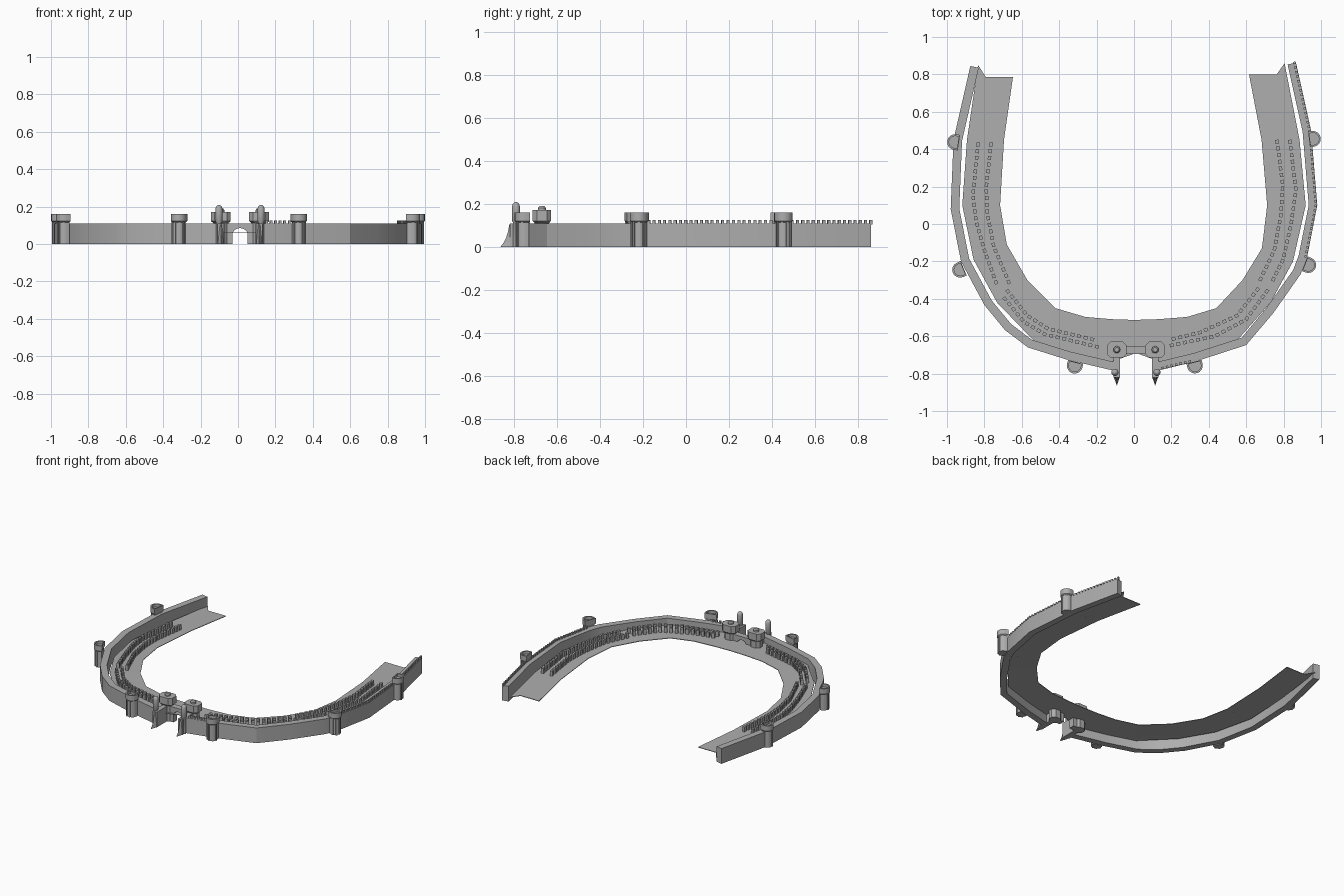
import bpy, bmesh, math
from mathutils import Vector, Matrix

if "Cube" in bpy.data.objects:
    bpy.data.objects.remove(bpy.data.objects["Cube"])

stone = bpy.data.materials.new("grey_stone")
stone.diffuse_color = (0.42, 0.42, 0.42, 1)
stone.use_nodes = True
stone.node_tree.nodes["Principled BSDF"].inputs["Base Color"].default_value = stone.diffuse_color


def finish(name, bm, smooth=None):
    bmesh.ops.recalc_face_normals(bm, faces=bm.faces)
    me = bpy.data.meshes.new(name)
    bm.to_mesh(me)
    bm.free()
    me.materials.append(stone)
    ob = bpy.data.objects.new(name, me)
    bpy.context.collection.objects.link(ob)
    if smooth:
        bpy.ops.object.select_all(action='DESELECT')
        ob.select_set(True)
        bpy.context.view_layer.objects.active = ob
        bpy.ops.object.shade_smooth_by_angle(angle=math.radians(smooth))
    return ob


def loft(bm, rings):
    """Skin a list of closed rings and cap both ends."""
    vs = [[bm.verts.new(p) for p in r] for r in rings]
    for a, b in zip(vs, vs[1:]):
        n = len(a)
        for i in range(n):
            bm.faces.new((a[i], a[(i + 1) % n], b[(i + 1) % n], b[i]))
    bm.faces.new(vs[0][::-1])
    bm.faces.new(vs[-1])


def box(bm, x, y, z0, z1, sx, sy, ang=0):
    m = (Matrix.Translation((x, y, (z0 + z1) / 2)) @ Matrix.Rotation(ang, 4, 'Z')
         @ Matrix.Diagonal((sx, sy, z1 - z0, 1)))
    bmesh.ops.create_cube(bm, size=1, matrix=m)


def offset(pts, d):
    """Shift a polyline sideways (left of travel for positive d)."""
    out = []
    for i, p in enumerate(pts):
        a, b = Vector(pts[max(i - 1, 0)]), Vector(pts[min(i + 1, len(pts) - 1)])
        t = (b - a).normalized()
        out.append((p[0] - t.y * d, p[1] + t.x * d))
    return out


def walk(pts, step):
    """Evenly spaced positions and headings along a polyline."""
    rest = 0
    for a, b in zip(pts, pts[1:]):
        a, b = Vector(a), Vector(b)
        L, t = (b - a).length, (b - a).normalized()
        s = rest
        while s < L:
            p = a + t * s
            yield p.x, p.y, math.atan2(t.y, t.x)
            s += step
        rest = s - L


def ground_z(y):
    return 0.065 - 0.026 * min(max((y + 0.5) / 1.3, 0), 1)


# curtain walls, one each side of the gate (outer line, then thickness inward)
left_line = [(-.875, .845), (-.965, .45), (-.980, .08), (-.925, -.20), (-.80, -.433),
             (-.69, -.567), (-.567, -.66), (-.353, -.727), (-.10, -.786)]
right_line = [(.866, .863), (.947, .50), (.980, .10), (.925, -.18), (.89, -.27),
              (.745, -.476), (.60, -.647), (.33, -.735), (.12, -.786)]
for name, line, d in (("left_wall", left_line, .046), ("right_wall", right_line, -.046)):
    bm = bmesh.new()
    inner = offset(line, d)
    loft(bm, [[(*o, 0), (*o, .11), (*i, .11), (*i, 0)] for o, i in zip(line, inner)])
    finish(name, bm, 30)

# battlement teeth on the right side wall and beside the gate
bm = bmesh.new()
for part in (right_line[:4], [(.30, -.742), (.15, -.778)]):
    for x, y, a in walk(offset(part, -.008), .025):
        box(bm, x, y, .105, .125, .013, .012, a)
finish("battlement_teeth", bm)

# raised U-shaped terrace: outer and inner edges in matching order
outer = [(-.834, .85), (-.893, .45), (-.918, .10), (-.858, -.19), (-.732, -.42), (-.53, -.63),
         (-.29, -.705), (-.13, -.74), (.011, -.69), (.15, -.74), (.29, -.705), (.545, -.63),
         (.73, -.42), (.85, -.20), (.918, .10), (.885, .45), (.805, .86)]
inner = [(-.647, .787), (-.695, .45), (-.716, .10), (-.68, -.11), (-.57, -.30), (-.42, -.45),
         (-.26, -.497), (-.12, -.509), (.0, -.513), (.13, -.509), (.283, -.497), (.44, -.45),
         (.58, -.30), (.684, -.13), (.712, .10), (.682, .45), (.615, .80)]
bm = bmesh.new()
rows = []
for k, (o, i) in enumerate(zip(outer, inner)):
    m = Vector(o).lerp(Vector(i), .22)
    if k in (0, len(outer) - 1):      # notch at both ends
        m.y = i[1]
    rows.append([bm.verts.new((p[0], p[1], ground_z(p[1]))) for p in (o, m, i)])
for a, b in zip(rows, rows[1:]):
    for c in (0, 1):
        bm.faces.new((a[c], a[c + 1], b[c + 1], b[c]))
bmesh.ops.recalc_face_normals(bm, faces=bm.faces)
terrace = finish("terrace", bm)
sol = terrace.modifiers.new("thickness", 'SOLIDIFY')
sol.thickness = .004

# two rows of small blocks along the terrace
block_rows = [
    [(-.834, .425), (-.861, .155), (-.845, .02), (-.80, -.14), (-.733, -.325)],
    [(-.765, .425), (-.79, .20), (-.785, .06), (-.75, -.12), (-.663, -.326)],
    [(-.69, -.40), (-.588, -.524), (-.476, -.59), (-.19, -.658)],
    [(-.674, -.36), (-.57, -.49), (-.46, -.56), (-.19, -.625)],
    [(.834, .44), (.866, .18), (.84, .0), (.797, -.19), (.733, -.32)],
    [(.765, .44), (.795, .21), (.786, .05), (.75, -.14), (.674, -.30)],
    [(.71, -.36), (.60, -.51), (.433, -.60), (.195, -.650)],
    [(.66, -.35), (.55, -.49), (.353, -.58), (.195, -.618)],
]
bm = bmesh.new()
for line in block_rows:
    for x, y, a in walk(line, .036):
        z = ground_z(y)
        box(bm, x, y, z - .004, z + .036, .021, .018, a)
finish("terrace_blocks", bm)

# D-shaped wall towers with a flared, hollow top
towers = [(-.957, .438, -1, .15), (-.930, -.245, -.92, -.38), (-.317, -.758, -.25, -.97),
          (.957, .455, 1, .15), (.932, -.220, .93, -.36), (.326, -.757, .25, -.97)]
rings = [(.034, 0), (.034, .115), (.042, .122), (.042, .16), (.032, .16), (.032, .14)]
for k, (x, y, nx, ny) in enumerate(towers):
    ang = math.atan2(ny, nx)
    bm = bmesh.new()
    prof = [(-.5, -1)] + [(math.cos(t), math.sin(t)) for t in
                          (math.pi * (j / 8 - .5) for j in range(9))] + [(-.5, 1)]
    c, s = math.cos(ang), math.sin(ang)
    loft(bm, [[(x + r * (u * c - v * s), y + r * (u * s + v * c), z) for u, v in prof]
              for r, z in rings])
    for da in (-1.1, -.37, .37, 1.1):     # ribs under the flare
        box(bm, x + .034 * math.cos(ang + da), y + .034 * math.sin(ang + da),
            .0, .118, .008, .010, ang + da)
    finish(f"wall_tower_{k + 1}", bm, 25)


def octo(x, y, hx, hy, z, c=.02):
    return [(x + a, y + b, z) for a, b in
            ((hx, -hy + c), (hx, hy - c), (hx - c, hy), (-hx + c, hy),
             (-hx, hy - c), (-hx, -hy + c), (-hx + c, -hy), (hx - c, -hy))]


def disc(x, y, r, z, n=14):
    return [(x + r * math.cos(t), y + r * math.sin(t), z)
            for t in (2 * math.pi * j / n for j in range(n))]


for side, x in (("left", -.092), ("right", .113)):
    # gate tower with a wider crown and a round knob
    bm = bmesh.new()
    loft(bm, [octo(x, -.672, hx, hy, z) for hx, hy, z in
              ((.040, .034, 0), (.040, .034, .112), (.053, .043, .122), (.053, .043, .172))])
    loft(bm, [disc(x, -.672, r, z) for r, z in
              ((.019, .170), (.019, .182), (.012, .190))])
    finish(f"{side}_gate_tower", bm, 30)

    # side wall running forward from the gate tower
    bm = bmesh.new()
    box(bm, x, -.755, 0, .11, .034, .13)
    finish(f"{side}_gate_wing", bm)

    # round turret with a domed top
    tx = x - .010 if side == "left" else x + .010
    bm = bmesh.new()
    loft(bm, [disc(tx, -.793, r, z) for r, z in
              ((.015, 0), (.015, .115), (.019, .122), (.019, .188),
               (.016, .199), (.010, .206), (.003, .209))])
    finish(f"{side}_turret", bm, 40)

    # curved pointed buttress in front
    bm = bmesh.new()
    loft(bm, [[(x - .018 * w, -.812, z), (x, tip, z), (x + .018 * w, -.812, z)]
              for z, tip, w in ((0, -.865, 1), (.02, -.850, .95), (.045, -.838, .9),
                                (.075, -.829, .85), (.105, -.824, .8))])
    finish(f"{side}_prow", bm)

# arch wall between the gate towers
cx, hw, spring = .011, .041, .048
arc = [(cx + hw * math.cos(t), spring + .037 * math.sin(t))
       for t in (math.pi * j / 12 for j in range(13))]
prof = ([(cx + .07, 0), (cx + .07, .11), (cx - .07, .11), (cx - .07, 0), (cx - hw, 0)]
        + arc[::-1] + [(cx + hw, 0)])
bm = bmesh.new()
loft(bm, [[(x, y, z) for x, z in prof] for y in (-.695, -.652)])
finish("gate_arch", bm)
